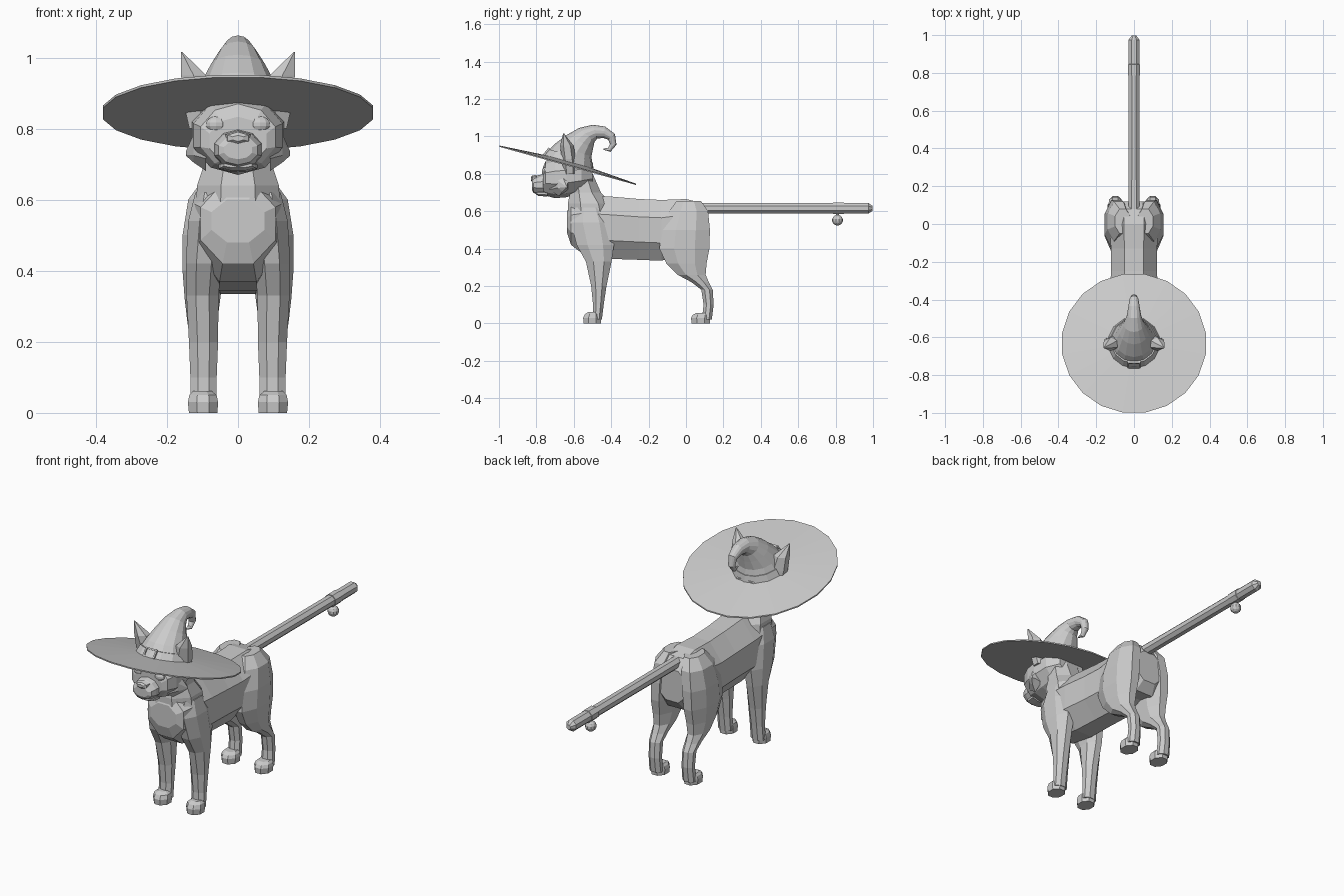
import bpy, bmesh
from math import sin, cos, pi, radians
from mathutils import Vector, Matrix


def finish(name, bm, mirror=False):
    bmesh.ops.recalc_face_normals(bm, faces=bm.faces)
    me = bpy.data.meshes.new(name)
    bm.to_mesh(me)
    bm.free()
    ob = bpy.data.objects.new(name, me)
    bpy.context.collection.objects.link(ob)
    if mirror:
        ob.modifiers.new("mirror", 'MIRROR').use_mirror_merge = False
    return ob


def loft(name, rings, n=8, mirror=False):
    """Skin rings given as (centre, half vector u, half vector v)."""
    bm = bmesh.new()
    s = 1 / cos(pi / n)
    loops = []
    for c, u, v in rings:
        angles = [(k + 0.5) * 2 * pi / n for k in range(n)]
        loops.append([bm.verts.new(Vector(c) + Vector(u) * cos(a) * s + Vector(v) * sin(a) * s)
                      for a in angles])
    for a, b in zip(loops, loops[1:]):
        for k in range(n):
            j = (k + 1) % n
            bm.faces.new((a[k], a[j], b[j], b[k]))
    bm.faces.new(loops[0])
    bm.faces.new(loops[-1])
    return finish(name, bm, mirror)


def along_y(name, secs, n=8):
    """Sections (y, z low, z high, half width)."""
    return loft(name, [((0, y, (a + b) / 2), (w, 0, 0), (0, 0, (b - a) / 2))
                       for y, a, b, w in secs], n)


def along_z(name, secs, n=8, mirror=True):
    """Sections (z, y front, y back, x inner, x outer)."""
    return loft(name, [(((p + q) / 2, (a + b) / 2, z), ((q - p) / 2, 0, 0), (0, (b - a) / 2, 0))
                       for z, a, b, p, q in secs], n, mirror)


def tilted(y, z, r, deg):
    t = radians(deg)
    return ((0, y, z), (r, 0, 0), (0, r * cos(t), -r * sin(t)))


def ball(name, loc, r, scale=(1, 1, 1), mirror=False):
    bm = bmesh.new()
    m = Matrix.Translation(loc) @ Matrix.Diagonal((*scale, 1))
    bmesh.ops.create_uvsphere(bm, u_segments=10, v_segments=7, radius=r, matrix=m)
    return finish(name, bm, mirror)


# Torso and neck
along_y("body", [(-.635, .48, .60, .075), (-.615, .42, .645, .105), (-.55, .37, .68, .125),
                 (-.40, .345, .678, .128), (-.25, .34, .665, .122), (-.13, .335, .66, .122),
                 (0, .38, .665, .13), (.08, .37, .645, .125), (.12, .42, .59, .09)])
along_z("neck", [(.56, -.632, -.38, -.12, .12), (.64, -.632, -.40, -.115, .115),
                 (.70, -.62, -.455, -.095, .095), (.78, -.62, -.49, -.085, .085),
                 (.85, -.62, -.52, -.08, .08)], mirror=False)

# Legs and paws
along_z("front_leg", [(.62, -.59, -.44, .03, .12), (.54, -.615, -.40, .03, .14),
                      (.42, -.585, -.385, .045, .147), (.33, -.535, -.398, .055, .145),
                      (.20, -.507, -.425, .056, .138), (.10, -.497, -.44, .06, .134),
                      (.02, -.50, -.45, .06, .134)], mirror=True)
along_z("front_paw", [(0, -.547, -.455, .058, .138), (.03, -.55, -.453, .056, .141),
                      (.05, -.54, -.455, .060, .137), (.062, -.52, -.46, .075, .125)])
along_z("hind_leg", [(.655, -.05, .08, .02, .10), (.60, -.09, .118, .02, .14),
                     (.50, -.13, .128, .03, .156), (.40, -.142, .125, .04, .156),
                     (.32, -.105, .11, .05, .15), (.26, -.045, .105, .058, .143),
                     (.22, .03, .122, .063, .137), (.18, .082, .143, .066, .132),
                     (.10, .094, .148, .066, .130), (.02, .085, .138, .064, .132)])
along_z("hind_paw", [(0, .03, .128, .058, .138), (.03, .027, .13, .056, .141),
                     (.045, .035, .13, .060, .137), (.056, .055, .125, .07, .127)])

# Head, muzzle, nose, eyes, cheeks, ears
along_y("head", [(-.50, .74, .84, .075), (-.56, .70, .885, .12), (-.64, .68, .89, .13),
                 (-.70, .675, .885, .125), (-.75, .688, .865, .105), (-.765, .70, .83, .08)], 10)
along_y("muzzle", [(-.73, .685, .80, .07), (-.79, .69, .79, .064), (-.815, .70, .778, .055),
                   (-.824, .715, .765, .04)], 10)
along_y("nose", [(-.80, .758, .792, .035), (-.822, .758, .788, .03), (-.83, .765, .78, .015)], 6)
along_y("chin", [(-.74, .678, .71, .055), (-.79, .682, .708, .048), (-.802, .69, .705, .04)], 8)
ball("eye", (.062, -.752, .812), .03, (1, .65, .75), True)
loft("cheek_tuft", [((.09, -.68, .75), (0, .05, 0), (0, 0, .06)),
                    ((.125, -.66, .745), (0, .028, 0), (0, 0, .035)),
                    ((.146, -.64, .73), (0, .004, 0), (0, 0, .006))], 6, True)
along_z("ear", [(.80, -.65, -.59, .07, .137), (.88, -.66, -.595, .06, .155),
                (.95, -.668, -.605, .09, .16), (1.015, -.657, -.652, .156, .161)], 6)

# Hat: wide tilted brim, curled cone, band and buckle
loft("hat_brim", [tilted(-.632, .842, .38, 15.6), tilted(-.632, .849, .38, 15.6),
                  tilted(-.629, .865, .135, 15.6)], 20)
loft("hat_cone", [tilted(-.63, .855, .135, 15.6), tilted(-.605, .925, .102, 18),
                  tilted(-.567, .972, .077, 27), tilted(-.53, 1.008, .054, 42),
                  tilted(-.487, 1.025, .038, 72), tilted(-.438, 1.022, .030, 100),
                  tilted(-.398, .998, .023, 140), tilted(-.389, .957, .017, 185),
                  tilted(-.41, .928, .012, 240), tilted(-.442, .932, .003, 290)], 14)
loft("hat_band", [tilted(-.63, .86, .138, 15.6), tilted(-.618, .897, .121, 16.5)], 14)
buckle_matrix = Matrix.Translation((0, -.745, .918)) @ Matrix.Rotation(radians(-38), 4, 'X')
for i, (x, z, w, h) in enumerate([(-.03, 0, .008, .045), (.03, 0, .008, .045),
                                  (0, -.02, .06, .008), (0, .02, .06, .008)]):
    bm = bmesh.new()
    bmesh.ops.create_cube(bm, size=1, matrix=buckle_matrix @ Matrix.Translation((x, 0, z))
                          @ Matrix.Diagonal((w, .012, h, 1)))
    finish("hat_buckle_bar_%d" % i, bm)

# Staff-straight tail with a thicker tip and a hanging bell
along_y("tail", [(.05, .588, .645, .029), (.80, .588, .643, .028)], 8)
along_y("tail_tip", [(.785, .584, .647, .032), (.845, .584, .647, .032), (.846, .587, .644, .029),
                     (.975, .587, .644, .029), (.998, .603, .628, .012)], 8)
ball("bell", (0, .81, .552), .029)
along_z("bell_hook", [(.57, .803, .817, -.007, .007), (.60, .803, .817, -.007, .007)], 6, False)
